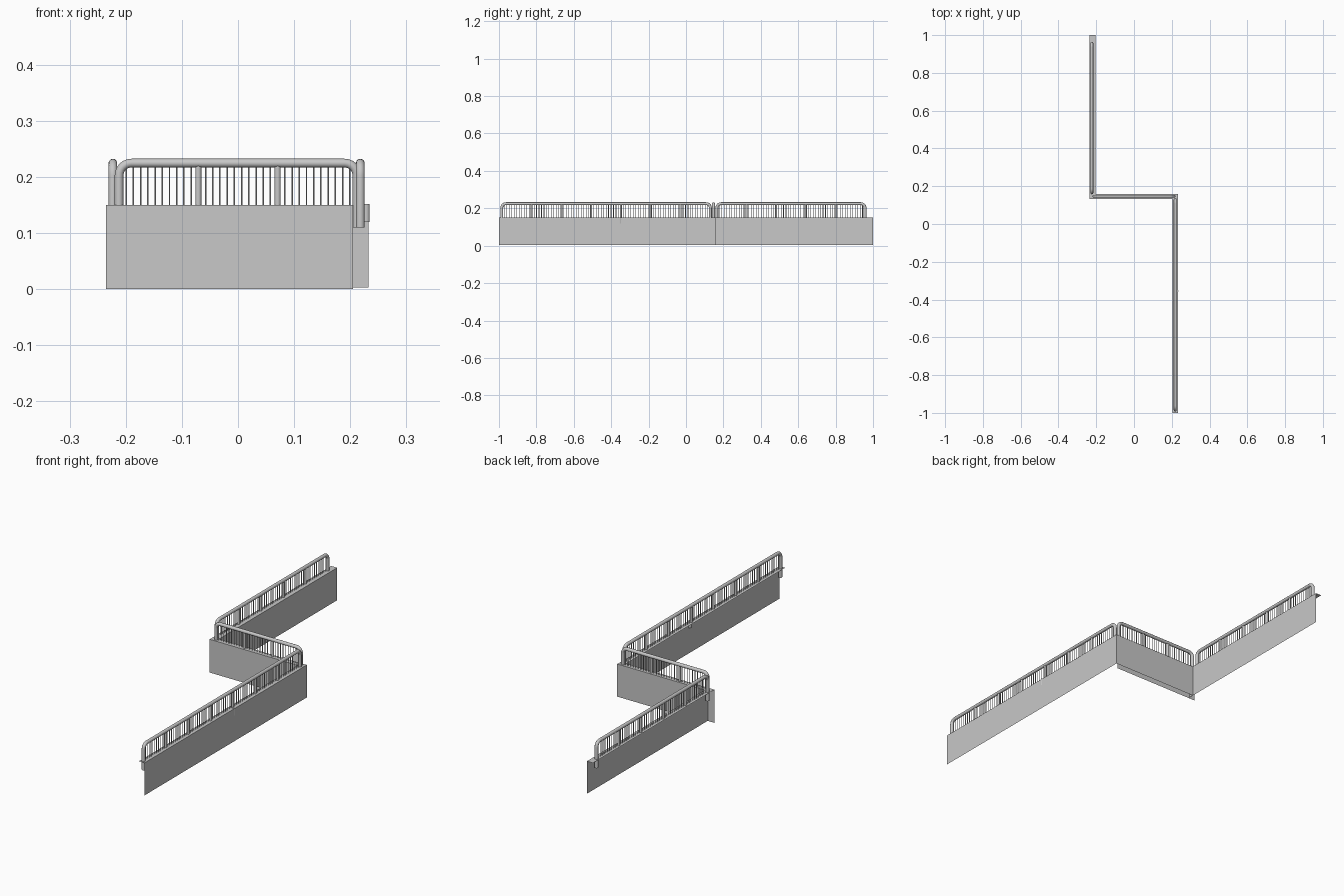
import bpy
import bmesh
import math
from mathutils import Vector

cube = bpy.data.objects.get("Cube")
if cube:
    bpy.data.objects.remove(cube, do_unlink=True)

grey = bpy.data.materials.new("concrete_grey")
grey.use_nodes = True
colour = (0.58, 0.58, 0.58, 1)
grey.diffuse_color = colour
grey.node_tree.nodes["Principled BSDF"].inputs["Base Color"].default_value = colour

DECK, LOW, FOOT = 0.15, 0.003, 0.11
RAIL_Z, RAIL_R, BEND = 0.2245, 0.0078, 0.022


def add_object(name, bm, smooth=False):
    mesh = bpy.data.meshes.new(name)
    bm.to_mesh(mesh)
    bm.free()
    mesh.materials.append(grey)
    obj = bpy.data.objects.new(name, mesh)
    bpy.context.collection.objects.link(obj)
    if smooth:
        bpy.ops.object.select_all(action="DESELECT")
        obj.select_set(True)
        bpy.context.view_layer.objects.active = obj
        bpy.ops.object.shade_smooth_by_angle(angle=math.radians(50))
    return obj


def sweep(name, profile, offset):
    """Extrude an open profile into a thin folded sheet."""
    bm = bmesh.new()
    near = [bm.verts.new(p) for p in profile]
    far = [bm.verts.new(Vector(p) + Vector(offset)) for p in profile]
    for i in range(len(profile) - 1):
        bm.faces.new((near[i], near[i + 1], far[i + 1], far[i]))
    return add_object(name, bm)


def tube(name, path, radius, sides=12):
    """Run a round section along a planar path."""
    bm = bmesh.new()
    pts = [Vector(p) for p in path]
    side = (pts[-1] - pts[0]).cross(Vector((0, 0, 1))).normalized()
    rings = []
    for i, p in enumerate(pts):
        along = (pts[min(i + 1, len(pts) - 1)] - pts[max(i - 1, 0)]).normalized()
        up = side.cross(along)
        turns = [2 * math.pi * k / sides for k in range(sides)]
        rings.append([bm.verts.new(p + radius * (math.cos(t) * side + math.sin(t) * up))
                      for t in turns])
    for a, b in zip(rings, rings[1:]):
        for k in range(sides):
            n = (k + 1) % sides
            bm.faces.new((a[k], a[n], b[n], b[k]))
    bm.faces.new(rings[0])
    bm.faces.new(rings[-1])
    bmesh.ops.recalc_face_normals(bm, faces=bm.faces)
    return add_object(name, bm, True)


def bars(name, places, radius, bottom, top, sides):
    """Upright round bars, all in one object."""
    bm = bmesh.new()
    for p in places:
        made = bmesh.ops.create_cone(bm, cap_ends=True, segments=sides, radius1=radius,
                                     radius2=radius, depth=top - bottom)
        bmesh.ops.translate(bm, verts=made["verts"], vec=(p.x, p.y, (top + bottom) / 2))
    return add_object(name, bm, True)


def railing(name, start, end, spans, per_span):
    a, b = Vector((*start, 0)), Vector((*end, 0))
    d = (b - a).normalized()
    up = Vector((0, 0, 1))
    path = [a + up * FOOT]
    # rounded upper corners
    for corner, inward, order in ((a, d, 1), (b, -d, -1)):
        centre = corner + inward * BEND + up * (RAIL_Z - BEND)
        arc = [centre - inward * BEND * math.cos(t) + up * BEND * math.sin(t)
               for t in [math.pi / 2 * k / 6 for k in range(7)]]
        path += arc[::order]
    path.append(b + up * FOOT)
    tube(name + "_handrail", path, RAIL_R)
    posts = [a.lerp(b, i / spans) for i in range(1, spans)]
    bars(name + "_posts", posts, 0.0055, DECK - 0.005, RAIL_Z, 10)
    total = spans * per_span
    thin = [a.lerp(b, i / total) for i in range(1, total) if i % per_span]
    bars(name + "_balusters", thin, 0.0015, DECK, RAIL_Z - 0.004, 6)


# Long front wall: outer sheet with a ledge folded inward
sweep("front_wall", [(0.233, -1, LOW), (0.233, -1, DECK), (0.205, -1, DECK)], (0, 1.158, 0))

# Back wall: inner sheet with a ledge folded outward
sweep("back_wall", [(-0.205, 0.135, LOW), (-0.205, 0.135, DECK), (-0.235, 0.135, DECK)],
      (0, 0.865, 0))

# Cross wall: staggered front and back sheets with a ledge between
sweep("cross_wall_front", [(-0.235, 0.133, 0), (-0.235, 0.133, DECK)], (0.44, 0, 0))
sweep("cross_wall_back", [(-0.205, 0.158, LOW), (-0.205, 0.158, DECK)], (0.438, 0, 0))
sweep("cross_ledge", [(-0.235, 0.133, DECK), (-0.235, 0.158, DECK)], (0.468, 0, 0))

# Railings standing on the ledges
railing("front", (0.218, -0.985), (0.218, 0.13), 7, 12)
railing("cross", (-0.212, 0.147), (0.212, 0.147), 3, 11)
railing("back", (-0.223, 0.165), (-0.223, 0.957), 5, 12)

# Joint post that shows through the outer sheet
bars("joint_post", [Vector((0.2285, -0.355, 0))], 0.0065, 0.12, DECK + 0.002, 10)
